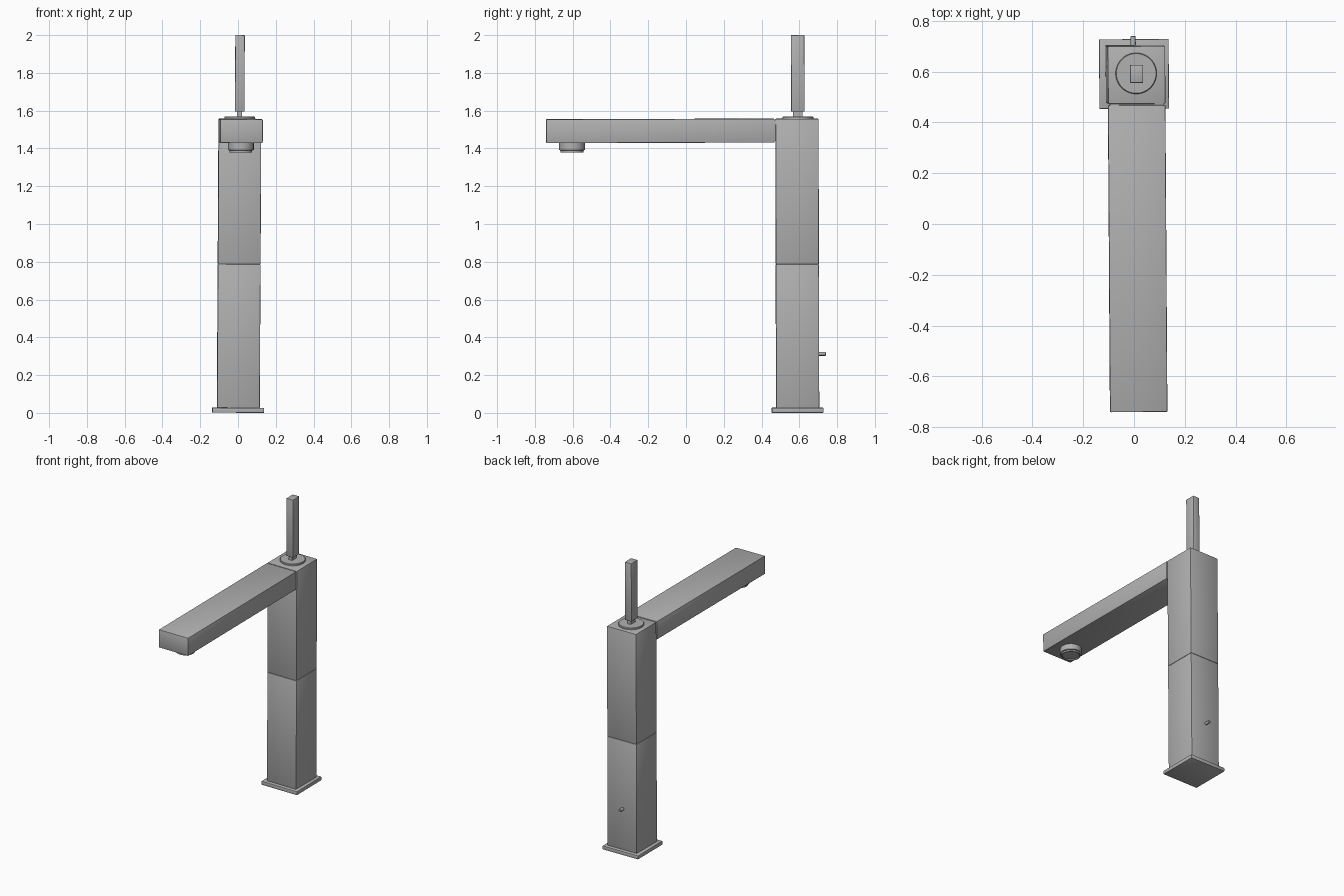
import bpy, bmesh, math
from mathutils import Matrix, Vector

if "Cube" in bpy.data.objects:
    bpy.data.objects.remove(bpy.data.objects["Cube"], do_unlink=True)

# One brushed grey for the whole tap
GREY = (0.44, 0.44, 0.44, 1.0)
metal = bpy.data.materials.new("grey metal")
metal.use_nodes = True
metal.diffuse_color = GREY
metal.node_tree.nodes["Principled BSDF"].inputs["Base Color"].default_value = GREY

# The whole tap leans and turns very slightly about the foot of its column
AXIS_X, AXIS_Y = 0.0015, 0.591
pivot = Vector((0, AXIS_Y, 0.001))
LEAN = (Matrix.Translation(pivot) @ Matrix.Rotation(0.0065, 4, 'Z')
        @ Matrix.Rotation(0.0055, 4, 'Y') @ Matrix.Rotation(0.0025, 4, 'X')
        @ Matrix.Translation((0, -AXIS_Y, 0)))


def finish(name, bm, smooth=False):
    bmesh.ops.recalc_face_normals(bm, faces=bm.faces)
    bm.transform(LEAN)
    mesh = bpy.data.meshes.new(name)
    bm.to_mesh(mesh)
    bm.free()
    mesh.materials.append(metal)
    obj = bpy.data.objects.new(name, mesh)
    bpy.context.collection.objects.link(obj)
    if smooth:
        bpy.ops.object.select_all(action='DESELECT')
        obj.select_set(True)
        bpy.context.view_layer.objects.active = obj
        bpy.ops.object.shade_smooth_by_angle(angle=math.radians(35))
    return obj


def box(name, x, y, z, bevel=0.004):
    """Box from (min, max) pairs with finely chamfered edges."""
    bm = bmesh.new()
    size = [b - a for a, b in (x, y, z)]
    mid = [(a + b) / 2 for a, b in (x, y, z)]
    bmesh.ops.create_cube(bm, size=1, matrix=Matrix.Translation(mid) @ Matrix.Diagonal((*size, 1)))
    if bevel:
        bmesh.ops.bevel(bm, geom=bm.edges[:], offset=bevel, segments=2, profile=0.5, affect='EDGES')
    return finish(name, bm, bevel > 0)


def lathe(name, profile, matrix, steps=48):
    """Spin (radius, height) points, both ends on the axis, around local z."""
    bm = bmesh.new()
    verts = [bm.verts.new((r, 0, h)) for r, h in profile]
    edges = [bm.edges.new(pair) for pair in zip(verts, verts[1:])]
    bmesh.ops.spin(bm, geom=verts + edges, cent=(0, 0, 0), axis=(0, 0, 1),
                   angle=math.tau, steps=steps, use_duplicate=False)
    bmesh.ops.remove_doubles(bm, verts=bm.verts, dist=1e-5)
    bm.transform(matrix)
    return finish(name, bm, True)


def around(half, centre):
    return (centre - half, centre + half)


# Base plate and two-piece square column with a fine seam
column_x, column_y = around(0.113, AXIS_X), around(0.114, AXIS_Y)
box("base_plate", around(0.137, 0), around(0.137, AXIS_Y), (0, 0.026), 0.003)
box("lower_column", column_x, column_y, (0.025, 0.787))
box("upper_column", column_x, column_y, (0.787, 1.556))

# Spout with a narrow joint against the column
box("spout", column_x, (-0.737, 0.472), (1.431, 1.557))
box("spout_joint", around(0.106, AXIS_X), (0.46, 0.49), (1.438, 1.550), 0)

# Stepped nozzle with a recessed outlet under the spout tip
lathe("nozzle", [(0, 1.44), (0.068, 1.44), (0.068, 1.394), (0.060, 1.391), (0.060, 1.381),
                 (0.054, 1.381), (0.054, 1.388), (0, 1.388)],
      Matrix.Translation((0.0, -0.60, 0)))

# Round cap, neck and upright lever
lathe("lever_cap", [(0, 1.55), (0.081, 1.55), (0.081, 1.565), (0.078, 1.568), (0, 1.568)],
      Matrix.Translation((0, 0.597, 0)))
box("lever_neck", around(0.013, 0), around(0.025, 0.596), (1.56, 1.60), 0)
box("lever", around(0.025, 0), around(0.035, 0.596), (1.594, 1.999), 0.002)

# Small pin at the back
lathe("back_pin", [(0, 0), (0.010, 0), (0.010, 0.047), (0.008, 0.049), (0, 0.049)],
      Matrix.Translation((-0.004, 0.692, 0.311)) @ Matrix.Rotation(-math.pi / 2, 4, 'X'), 24)
